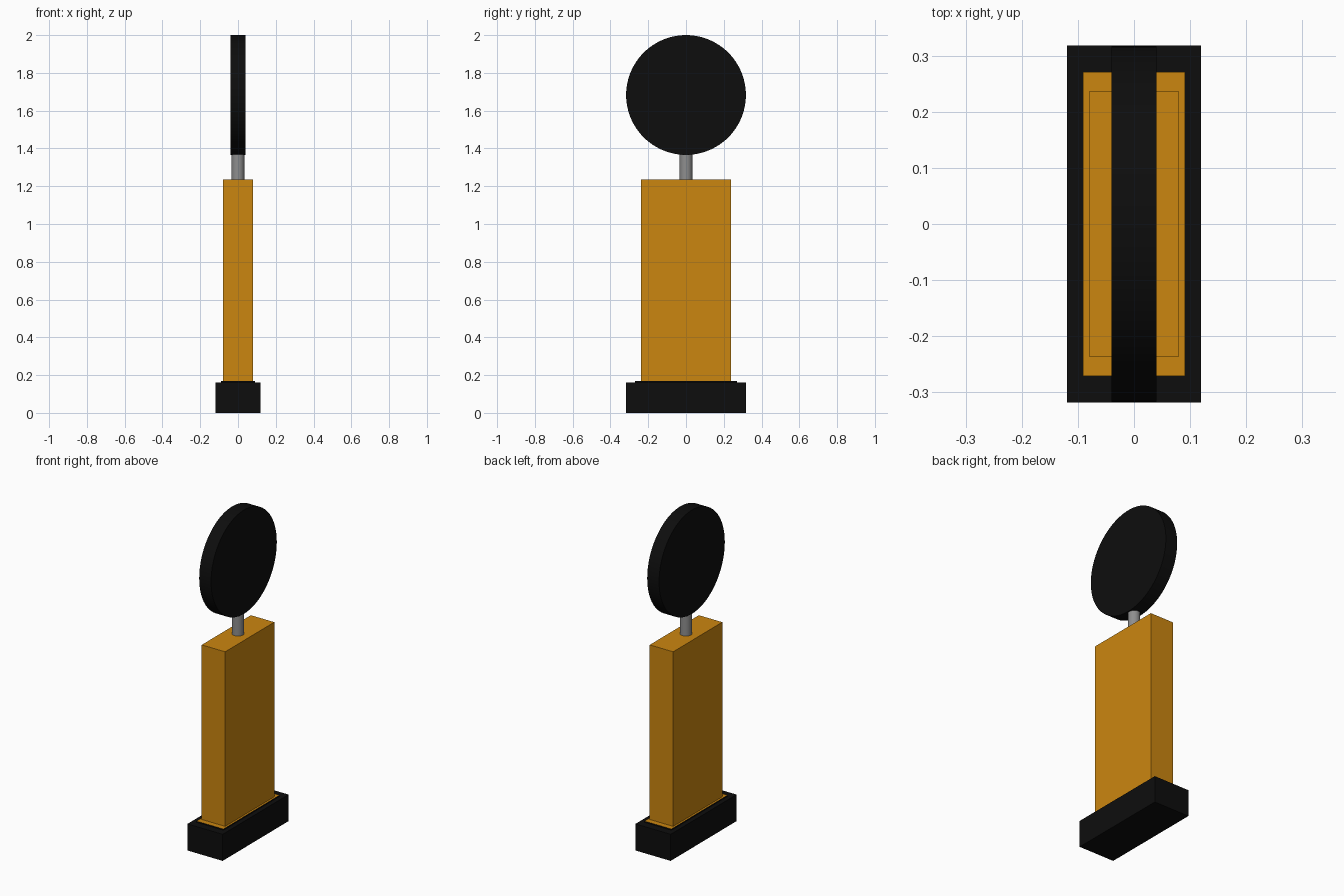
import bpy, math

if "Cube" in bpy.data.objects:
    bpy.data.objects.remove(bpy.data.objects["Cube"])


def material(name, rgb):
    m = bpy.data.materials.new(name)
    m.diffuse_color = (*rgb, 1)
    m.use_nodes = True
    m.node_tree.nodes["Principled BSDF"].inputs["Base Color"].default_value = m.diffuse_color
    return m


black = material("black", (0.004, 0.004, 0.004))
orange = material("amber orange", (0.60, 0.24, 0.005))
grey = material("metal grey", (0.27, 0.27, 0.27))


def box(name, hx, hy, z0, z1, mat):
    bpy.ops.mesh.primitive_cube_add(size=2, location=(0, 0, (z0 + z1) / 2))
    o = bpy.context.object
    o.name = name
    o.scale = (hx, hy, (z1 - z0) / 2)
    bpy.ops.object.transform_apply(location=False, rotation=False, scale=True)
    o.data.materials.append(mat)
    return o


def cylinder(name, r, depth, z, mat, sides, rot=(0, 0, 0)):
    bpy.ops.mesh.primitive_cylinder_add(vertices=sides, radius=r, depth=depth,
                                        location=(0, 0, z), rotation=rot)
    o = bpy.context.object
    o.name = name
    o.data.materials.append(mat)
    bpy.ops.object.shade_smooth_by_angle(angle=math.radians(30))
    return o


# Base block with a low raised step whose top is orange
box("base", 0.119, 0.318, 0, 0.162, black)
step = box("base_step", 0.091, 0.271, 0.162, 0.169, black)
step.data.materials.append(orange)
for p in step.data.polygons:
    p.material_index = 1 if p.normal.z > 0.5 else 0

# Upright slab, short post and round disc
box("body", 0.079, 0.237, 0.169, 1.235, orange)
cylinder("post", 0.034, 0.16, 1.305, grey, 32)
cylinder("disc", 0.317, 0.08, 1.683, black, 96, (0, math.pi / 2, 0))
